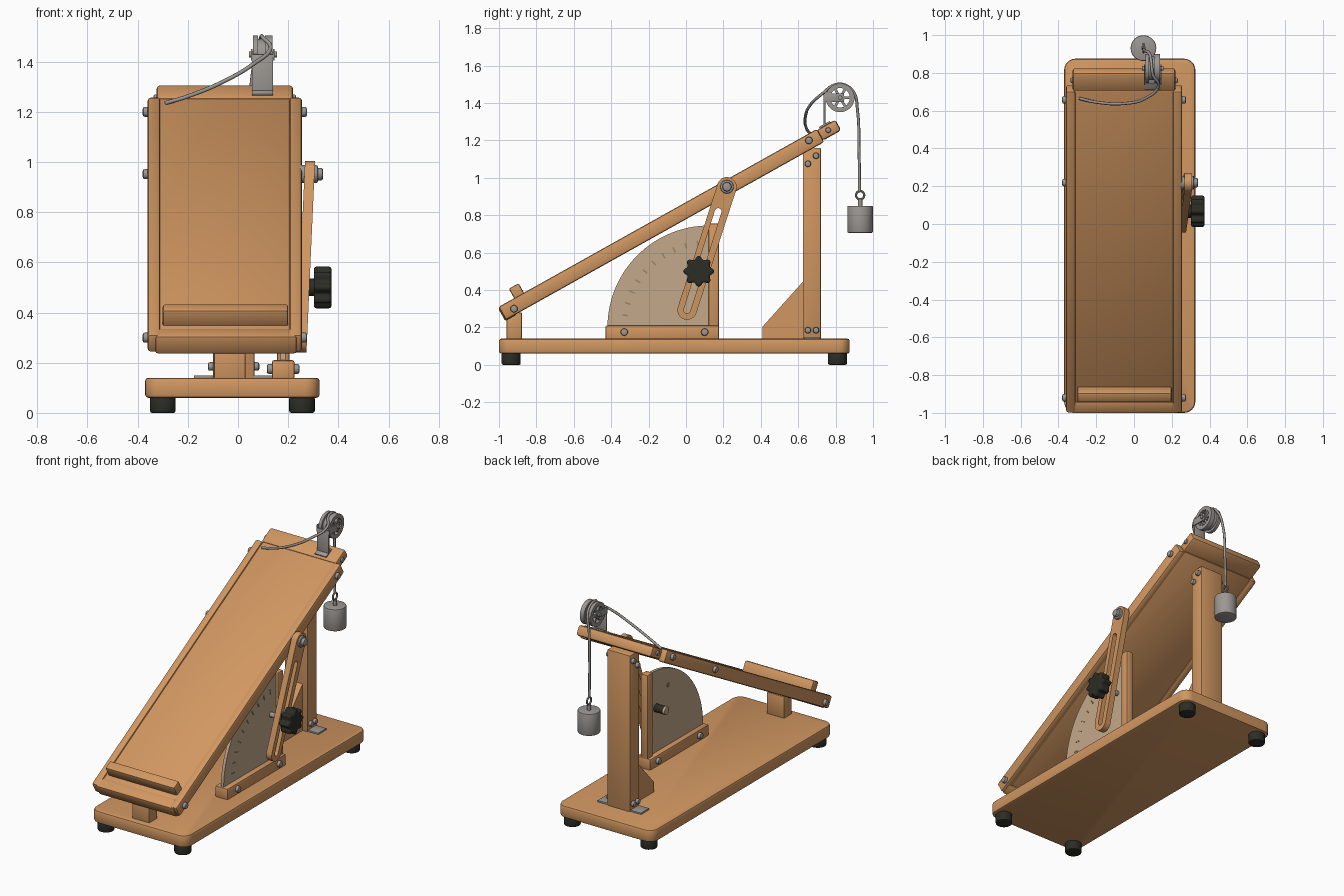
import bpy, bmesh, math
from mathutils import Matrix, Vector

if "Cube" in bpy.data.objects:
    bpy.data.objects.remove(bpy.data.objects["Cube"], do_unlink=True)


def material(name, rgb):
    m = bpy.data.materials.new(name)
    m.use_nodes = True
    m.diffuse_color = (*rgb, 1)
    m.node_tree.nodes["Principled BSDF"].inputs["Base Color"].default_value = (*rgb, 1)
    return m


WOOD = material("warm wood", (0.64, 0.31, 0.12))
METAL = material("grey metal", (0.33, 0.31, 0.29))
BLACK = material("black rubber", (0.026, 0.026, 0.02))
BEIGE = material("beige plate", (0.55, 0.40, 0.26))
TICK = material("tick brown", (0.33, 0.23, 0.14))
made = []

# Frame of the sloping deck: local y runs uphill, local z is its normal
SLOPE = math.radians(29.2)
DECK = Matrix.Translation((0, -0.963, 0.24)) @ Matrix.Rotation(SLOPE, 4, 'X')


def finish(name, bm, mat, matrix=None):
    bmesh.ops.recalc_face_normals(bm, faces=bm.faces)
    mesh = bpy.data.meshes.new(name)
    bm.to_mesh(mesh)
    bm.free()
    mesh.materials.append(mat)
    ob = bpy.data.objects.new(name, mesh)
    if matrix:
        ob.matrix_world = matrix
    bpy.context.collection.objects.link(ob)
    made.append(ob)
    return ob


def box(name, xs, ys, zs, mat=WOOD, bevel=0.01, matrix=None, corner=0):
    bm = bmesh.new()
    bmesh.ops.create_cube(bm, size=1)
    for v in bm.verts:
        v.co = [a[0] + (c + 0.5) * (a[1] - a[0]) for c, a in zip(v.co, (xs, ys, zs))]
    if corner:
        upright = [e for e in bm.edges if abs(e.verts[0].co.z - e.verts[1].co.z) > 0.01]
        bmesh.ops.bevel(bm, geom=upright, offset=corner, segments=6, profile=0.5, affect='EDGES')
    if bevel:
        sharp = [e for e in bm.edges if e.calc_face_angle(0) > 1]
        bmesh.ops.bevel(bm, geom=sharp, offset=bevel, segments=2, profile=0.5, affect='EDGES')
    return finish(name, bm, mat, matrix)


def cylinder(name, start, end, r, mat=METAL, bevel=0.0, sides=24):
    a, b = Vector(start), Vector(end)
    bm = bmesh.new()
    bmesh.ops.create_cone(bm, cap_ends=True, segments=sides, radius1=r, radius2=r, depth=(b - a).length)
    if bevel:
        rim = [e for e in bm.edges if e.calc_face_angle(0) > 1]
        bmesh.ops.bevel(bm, geom=rim, offset=bevel, segments=2, profile=0.5, affect='EDGES')
    turn = (b - a).to_track_quat('Z', 'Y').to_matrix().to_4x4()
    return finish(name, bm, mat, Matrix.Translation((a + b) / 2) @ turn)


def prism(name, outline, x0, x1, mat, hole=None, lean=0.0):
    """Extrude a side-on (y, z) outline along x, with an optional matching hole."""
    bm = bmesh.new()
    rings = [[[bm.verts.new((x + lean * z, y, z)) for y, z in loop] for x in (x0, x1)]
             for loop in ([outline, hole] if hole else [outline])]
    n = len(outline)
    for a, b in rings:
        for i in range(n):
            j = (i + 1) % n
            bm.faces.new((a[i], a[j], b[j], b[i]))
    for side in (0, 1):
        if hole:
            p, q = rings[0][side], rings[1][side]
            for i in range(n):
                j = (i + 1) % n
                bm.faces.new((p[i], p[j], q[j], q[i]))
        else:
            bm.faces.new(rings[0][side])
    return finish(name, bm, mat)


def arc(c, r, a0, a1, n):
    return [(c[0] + r * math.cos(a0 + (a1 - a0) * i / n),
             c[1] + r * math.sin(a0 + (a1 - a0) * i / n)) for i in range(n + 1)]


def stadium(top, bottom, r):
    t = math.atan2(top[1] - bottom[1], top[0] - bottom[0])
    h = math.pi / 2
    return arc(top, r, t - h, t + h, 12) + arc(bottom, r, t + h, t + 3 * h, 12)


def tube(name, points, r, mat):
    cu = bpy.data.curves.new(name, 'CURVE')
    cu.dimensions = '3D'
    cu.bevel_depth, cu.bevel_resolution, cu.resolution_u = r, 2, 8
    cu.use_fill_caps = True
    sp = cu.splines.new('BEZIER')
    sp.bezier_points.add(len(points) - 1)
    for bp, p in zip(sp.bezier_points, points):
        bp.co = p
        bp.handle_left_type = bp.handle_right_type = 'AUTO'
    cu.materials.append(mat)
    ob = bpy.data.objects.new(name, cu)
    bpy.context.collection.objects.link(ob)


def bolt(name, x, y, z, side, length=0.02, r=0.02):
    cylinder(name, (x - side * 0.01, y, z), (x + side * length, y, z), r, METAL, 0.008, 12)


# Base and feet
box("base", (-0.37, 0.325), (-1, 0.875), (0.06, 0.14), corner=0.06, bevel=0.012)
for x in (-0.3, 0.255):
    for y in (-0.935, 0.81):
        cylinder("foot", (x, y, 0), (x, y, 0.065), 0.051, BLACK, 0.008)

# Sloping deck with rails, end pieces and stop
box("deck_panel", (-0.315, 0.21), (0.03, 1.95), (0.008, 0.07), bevel=0.004, matrix=DECK)
for x in (-0.36, 0.205):
    box("side_rail", (x, x + 0.05), (0, 1.95), (0, 0.08), matrix=DECK, bevel=0.012)
box("lower_end_piece", (-0.33, 0.235), (-0.006, 0.065), (-0.004, 0.076), matrix=DECK)
box("upper_end_piece", (-0.325, 0.22), (1.945, 2.06), (0.01, 0.076), matrix=DECK, bevel=0.015)
box("stop_bar", (-0.3, 0.2), (0.095, 0.155), (0.06, 0.138), matrix=DECK)
for y, z in ((-0.92, 0.3), (0.657, 1.2)):
    bolt("rail_bolt", 0.255, y, z, 1)
    bolt("rail_bolt", -0.36, y, z, -1)
bolt("rail_bolt", -0.36, 0.219, 0.952, -1)
for x, side in ((0.22, 1), (-0.325, -1)):
    bolt("end_piece_bolt", x, 0.76, 1.255, side, 0.012, 0.015)

# Supports below the deck
box("front_block", (-0.095, 0.03), (-0.96, -0.877), (0.135, 0.28), bevel=0.006)
box("rear_post", (-0.1, 0.065), (0.625, 0.722), (0.135, 1.16), bevel=0.006)
prism("post_gusset", [(0.41, 0.135), (0.63, 0.135), (0.63, 0.45), (0.41, 0.205)], -0.055, 0.03, WOOD)
for x0, face, side in ((-0.175, -0.1, -1), (0.06, 0.065, 1)):
    box("post_foot_plate", (x0, x0 + 0.08), (0.63, 0.715), (0.138, 0.15), METAL, 0.002)
    for y in (0.652, 0.695):
        bolt("post_bolt", face, y, 0.185, side, 0.02, 0.017)
        bolt("post_bolt", face, y, 1.075 + (y - 0.652), side, 0.02, 0.017)

# Angle plate with its rail, strut and tick marks
HUB = (0.125, 0.2)
prism("angle_plate", arc(HUB, 0.545, math.pi / 2, math.pi, 32) + [HUB], 0.17, 0.19, BEIGE)
box("plate_rail", (0.135, 0.225), (-0.43, 0.177), (0.135, 0.21), bevel=0.008)
box("plate_strut", (0.155, 0.205), (0.12, 0.177), (0.2, 0.755), bevel=0.008)
for y in (-0.33, 0.1):
    bolt("plate_rail_bolt", 0.225, y, 0.175, 1)
    bolt("plate_rail_bolt", 0.135, y, 0.175, -1)
for i in range(10):
    a = math.radians(98 + 8.2 * i)
    at = Matrix.Translation((0.19, HUB[0] + 0.455 * math.cos(a), HUB[1] + 0.455 * math.sin(a)))
    box("tick_mark", (-0.002, 0.003), (-0.015, 0.015), (-0.004, 0.004), TICK, 0,
        at @ Matrix.Rotation(a, 4, 'X'))
cylinder("plate_spot", (0.167, -0.06, 0.6), (0.171, -0.06, 0.6), 0.015, TICK)

# Slotted arm, leaning slightly, with pivot bolt
PIVOT, FOOT, GRIP = (0.219, 0.952), (0.006, 0.293), (0.068, 0.5)
prism("slotted_arm", stadium(PIVOT, FOOT, 0.052), 0.222, 0.262, WOOD,
      stadium((0.172, 0.82), FOOT, 0.018), lean=0.045)
cylinder("pivot_shaft", (0.24, *PIVOT), (0.318, *PIVOT), 0.036, METAL, 0.006)
bolt("pivot_bolt", 0.315, *PIVOT, 1, 0.024, 0.025)

# Clamping knob, its shaft and back nut
lobes = [(GRIP[0] + r * math.cos(t), GRIP[1] + r * math.sin(t)) for t, r in
         ((math.tau * i / 96, 0.074 + 0.009 * math.cos(math.tau * i / 12)) for i in range(96))]
knob = prism("knob", lobes, 0.302, 0.373, BLACK)
mod = knob.modifiers.new("soft rim", 'BEVEL')
mod.width, mod.segments, mod.angle_limit = 0.01, 2, math.radians(60)
cylinder("knob_collar", (0.278, *GRIP), (0.305, *GRIP), 0.035, BLACK)
cylinder("knob_shaft", (0.115, *GRIP), (0.3, *GRIP), 0.016, METAL)
cylinder("back_nut", (0.105, *GRIP), (0.172, *GRIP), 0.026, BLACK, 0.004)
cylinder("back_nut_cap", (0.09, *GRIP), (0.107, *GRIP), 0.026, BEIGE, 0.004)

# Pulley bracket and spoked pulley
AXLE = (0.824, 1.428)
box("bracket_plate", (0.055, 0.14), (0.735, 0.745), (1.26, 1.43), METAL, 0.002)
box("bracket_foot", (0.055, 0.14), (1.965, 2.03), (0.074, 0.084), METAL, 0.002, DECK)
for x in (0.052, 0.14):
    box("bracket_arm", (x, x + 0.006), (0.735, 0.845), (1.405, 1.45), METAL, 0.001)
cylinder("pulley_axle", (0.043, *AXLE), (0.155, *AXLE), 0.012, METAL)
cylinder("pulley_hub", (0.06, *AXLE), (0.138, *AXLE), 0.024, METAL)


def circle(r):
    return arc(AXLE, r, 0, math.tau * 31 / 32, 31)


for x0, x1, r in ((0.06, 0.08, 0.077), (0.108, 0.138, 0.077), (0.078, 0.11, 0.062)):
    prism("pulley_rim", circle(r), x0, x1, METAL, circle(0.052))
for i in range(6):
    a = math.tau * i / 6
    tip = (AXLE[0] + 0.056 * math.cos(a), AXLE[1] + 0.056 * math.sin(a))
    for x0, x1 in ((0.063, 0.077), (0.112, 0.134)):
        prism("pulley_spoke", stadium(tip, AXLE, 0.007), x0, x1, METAL)

# Cord over the pulley, and hanging weight with its ring
tube("cord", [(-0.29, 0.665, 1.235), (-0.2, 0.645, 1.262), (-0.05, 0.638, 1.325), (0.06, 0.665, 1.39),
              (0.13, 0.735, 1.455), (0.1, 0.79, 1.495), (0.093, 0.84, 1.5), (0.085, 0.895, 1.46),
              (0.06, 0.917, 1.36), (0.05, 0.925, 1.15), (0.05, 0.928, 0.93)], 0.008, METAL)
W = (0.05, 0.931)
cylinder("weight", (*W, 0.706), (*W, 0.85), 0.068, METAL, 0.006, 32)
cylinder("weight_neck", (*W, 0.845), (*W, 0.885), 0.012, METAL)
bpy.ops.mesh.primitive_torus_add(major_radius=0.022, minor_radius=0.006, major_segments=24,
                                 minor_segments=8, location=(*W, 0.907), rotation=(0, math.pi / 2, 0))
ring = bpy.context.object
ring.name = "weight_ring"
ring.data.materials.append(METAL)
made.append(ring)

# Smooth the rounded surfaces, keeping edges crisp
bpy.ops.object.select_all(action='DESELECT')
for ob in made:
    ob.select_set(True)
bpy.context.view_layer.objects.active = made[0]
bpy.ops.object.shade_smooth_by_angle(angle=math.radians(35))
